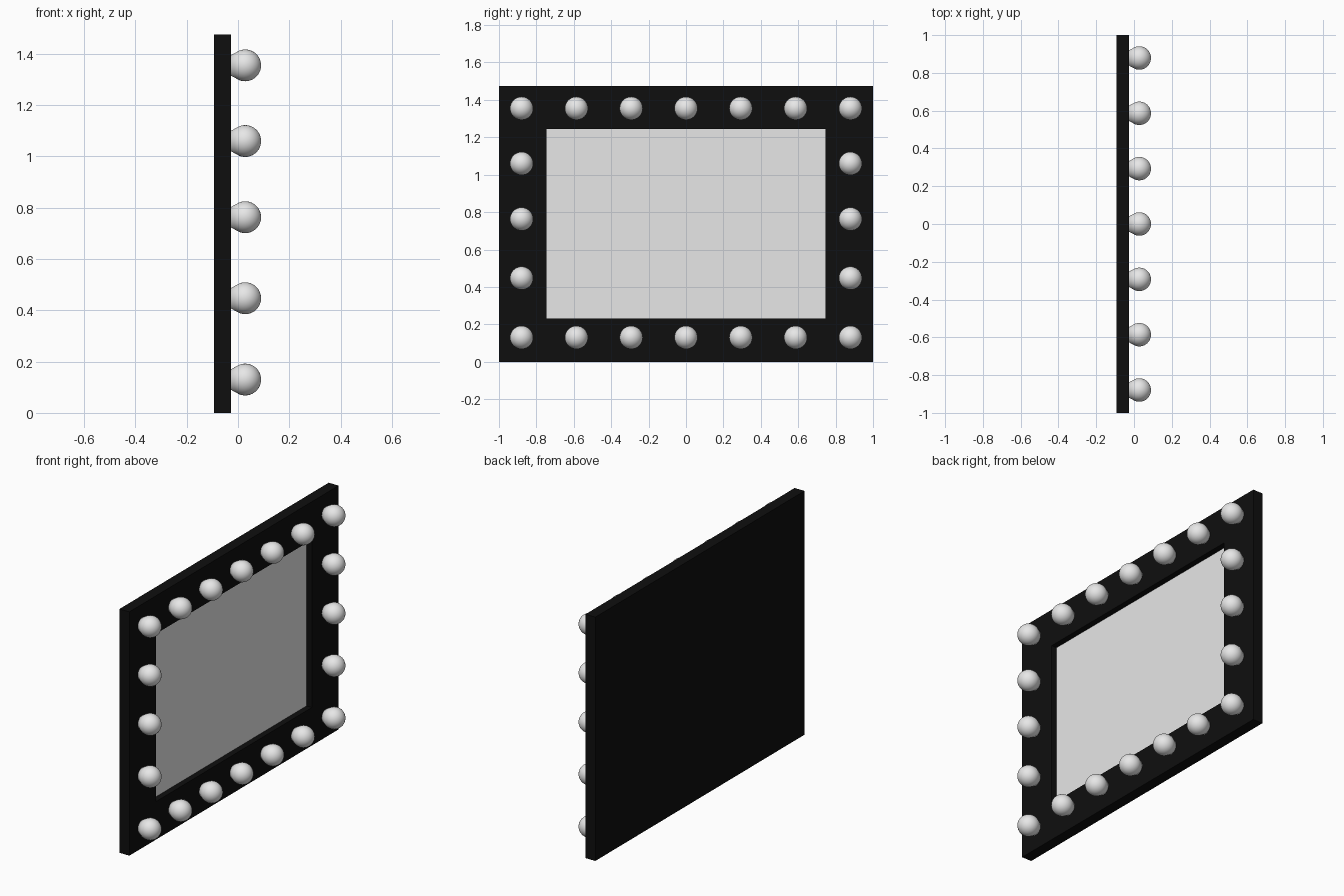
import bpy, bmesh, math
from mathutils import Matrix, Vector

default = bpy.data.objects.get("Cube")
if default:
    bpy.data.objects.remove(default)


def material(name, value, roughness):
    m = bpy.data.materials.new(name)
    m.use_nodes = True
    colour = (value, value, value, 1)
    m.diffuse_color = colour
    bsdf = m.node_tree.nodes["Principled BSDF"]
    bsdf.inputs["Base Color"].default_value = colour
    bsdf.inputs["Roughness"].default_value = roughness
    return m


def add_object(name, mesh):
    ob = bpy.data.objects.new(name, mesh)
    bpy.context.collection.objects.link(ob)
    return ob


def to_mesh(bm, name, mat):
    bmesh.ops.recalc_face_normals(bm, faces=bm.faces)
    mesh = bpy.data.meshes.new(name)
    bm.to_mesh(mesh)
    bm.free()
    mesh.materials.append(mat)
    return mesh


def box(lo, hi):
    lo, hi = Vector(lo), Vector(hi)
    bm = bmesh.new()
    bmesh.ops.create_cube(bm, size=1, matrix=Matrix.Translation((lo + hi) / 2)
                          @ Matrix.Diagonal((*(hi - lo), 1)))
    return bm


black = material("black", 0.0045, 0.5)
glass = material("mirror grey", 0.8, 0.3)
white = material("bulb white", 0.8, 0.4)

BACK, FRONT, HEIGHT = -0.093, -0.027, 1.475
HALF_W, LOW, HIGH = 0.745, 0.23, 1.245
RECESS = 0.038

# Frame: a slab with a rectangular recess in its +x face
bm = box((BACK, -1, 0), (FRONT, 1, HEIGHT))
bm.faces.ensure_lookup_table()
face = max(bm.faces, key=lambda f: f.calc_center_median().x)
bmesh.ops.inset_region(bm, faces=[face], thickness=0.2)
for v in face.verts:
    v.co.y = math.copysign(HALF_W, v.co.y)
    v.co.z = HIGH if v.co.z > HEIGHT / 2 else LOW
floor = bmesh.ops.extrude_discrete_faces(bm, faces=[face])["faces"][0]
bmesh.ops.translate(bm, verts=floor.verts, vec=(-RECESS, 0, 0))
add_object("frame", to_mesh(bm, "frame", black))

# Mirror plate on the recess floor
floor_x = FRONT - RECESS
add_object("mirror", to_mesh(box((floor_x - 0.004, -HALF_W, LOW),
                                 (floor_x + 0.002, HALF_W, HIGH)), "mirror", glass))

# Bulb: a tapered neck running into a globe, turned about the x axis
RADIUS, CENTRE = 0.062, 0.028
profile = [(FRONT - 0.004, 0), (FRONT - 0.004, 0.038)]
for i in range(15):
    a = math.radians(112) * (1 - i / 14)
    profile.append((CENTRE + RADIUS * math.cos(a), RADIUS * math.sin(a)))
bm = bmesh.new()
verts = [bm.verts.new((x, 0, r)) for x, r in profile]
edges = [bm.edges.new(pair) for pair in zip(verts, verts[1:])]
bmesh.ops.spin(bm, geom=verts + edges, cent=(0, 0, 0), axis=(1, 0, 0),
               angle=math.tau, steps=32)
bmesh.ops.remove_doubles(bm, verts=bm.verts, dist=0.0005)
bulb = to_mesh(bm, "bulb", white)
for p in bulb.polygons:
    p.use_smooth = True

# Rows of bulbs along top and bottom, columns up both sides
rows = [0.13, 0.447, 0.763, 1.06, 1.355]
for r, z in enumerate(rows):
    for c in range(7):
        if r in (0, 4) or c in (0, 6):
            ob = add_object(f"bulb_row{r + 1}_{c + 1}", bulb)
            ob.location = (0, (c - 3) * 0.293, z)
